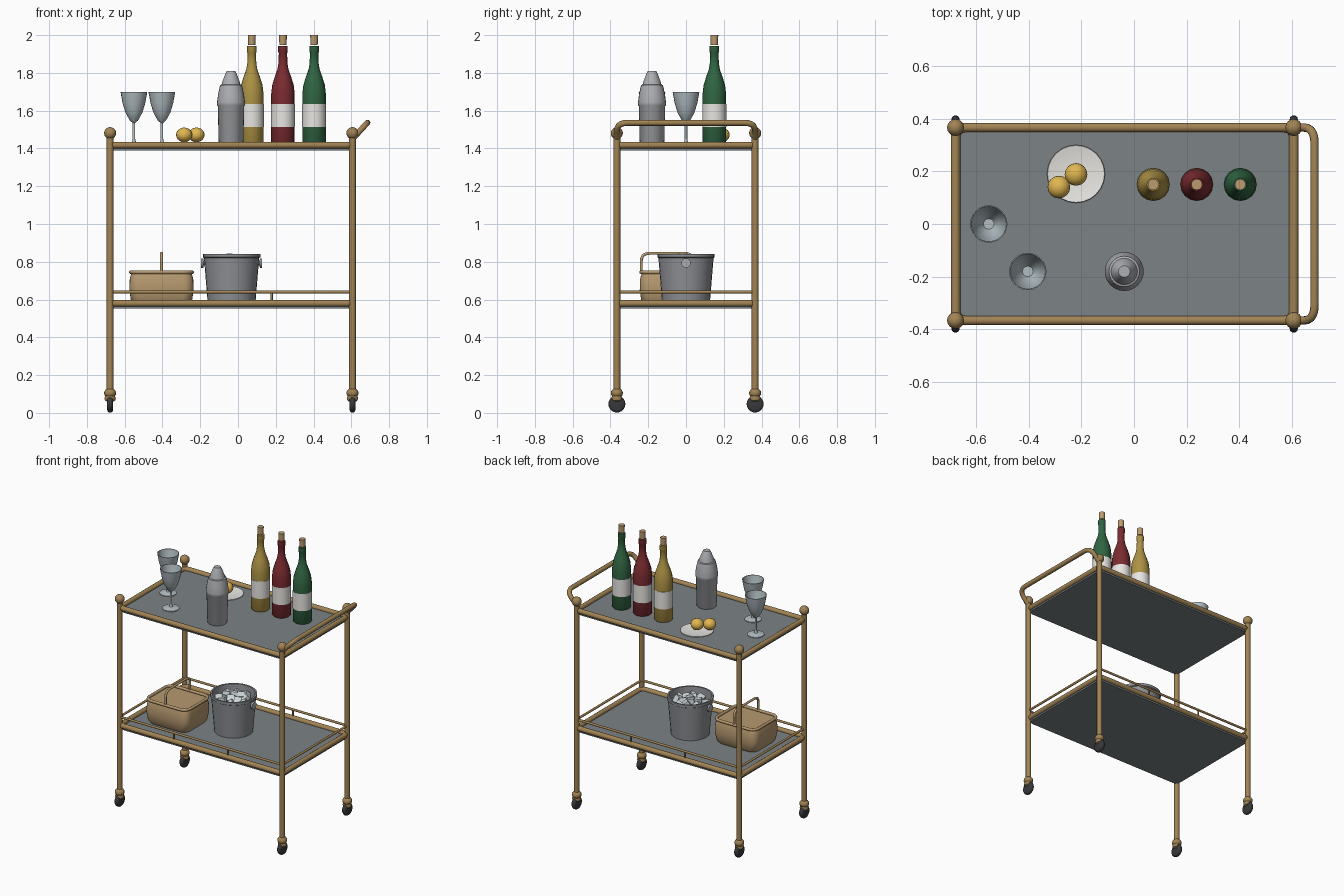
import bpy, bmesh, math, random
from mathutils import Vector, Matrix

if "Cube" in bpy.data.objects:
    bpy.data.objects.remove(bpy.data.objects["Cube"])

random.seed(4)
X0, X1, Y = -0.677, 0.606, 0.366
CX, HX = (X0 + X1) / 2, (X1 - X0) / 2


def mat(name, r, g, b):
    m = bpy.data.materials.new(name)
    m.diffuse_color = (r, g, b, 1)
    m.use_nodes = True
    m.node_tree.nodes["Principled BSDF"].inputs["Base Color"].default_value = m.diffuse_color
    return m


BRASS = mat("brass", 0.36, 0.23, 0.09)
PANEL = mat("smoked_panel", 0.2, 0.225, 0.235)
RUBBER = mat("rubber", 0.04, 0.04, 0.045)
STEEL = mat("steel", 0.42, 0.43, 0.45)
BUCKET = mat("bucket_metal", 0.27, 0.28, 0.3)
GLASS = mat("glass", 0.45, 0.52, 0.55)
PAPER = mat("label_paper", 0.8, 0.79, 0.76)
CORK = mat("cork", 0.5, 0.33, 0.16)
WICKER = mat("wicker", 0.47, 0.32, 0.16)
LEMON = mat("lemon", 0.75, 0.47, 0.08)
ICE = mat("ice", 0.62, 0.68, 0.7)


def finish(name, bm, m, angle=40):
    bmesh.ops.recalc_face_normals(bm, faces=bm.faces)
    me = bpy.data.meshes.new(name)
    bm.to_mesh(me)
    bm.free()
    me.materials.append(m)
    ob = bpy.data.objects.new(name, me)
    bpy.context.collection.objects.link(ob)
    bpy.ops.object.select_all(action='DESELECT')
    ob.select_set(True)
    bpy.context.view_layer.objects.active = ob
    bpy.ops.object.shade_smooth_by_angle(angle=math.radians(angle))
    return ob


def lathe(name, prof, loc, m, n=20, axis='Z'):
    """Spin a (radius, height) profile; ends with radius > 0 are capped."""
    bm = bmesh.new()
    rings = []
    for r, z in prof:
        if r < 1e-5:
            rings.append([bm.verts.new((0, 0, z))] * n)
        else:
            rings.append([bm.verts.new((r * math.cos(2 * math.pi * i / n),
                                        r * math.sin(2 * math.pi * i / n), z)) for i in range(n)])
    for a, b in zip(rings, rings[1:]):
        for i in range(n):
            j = (i + 1) % n
            bm.faces.new(list(dict.fromkeys((a[i], a[j], b[j], b[i]))))
    for ring, (r, _) in ((rings[0], prof[0]), (rings[-1], prof[-1])):
        if r > 1e-5:
            bm.faces.new(ring)
    if axis == 'X':
        bm.transform(Matrix.Rotation(math.pi / 2, 4, 'Y'))
    bm.transform(Matrix.Translation(loc))
    return finish(name, bm, m)


def ball(name, loc, r, m, scale=(1, 1, 1)):
    bm = bmesh.new()
    bmesh.ops.create_uvsphere(bm, u_segments=16, v_segments=10, radius=r)
    bm.transform(Matrix.Translation(loc) @ Matrix.Diagonal((*scale, 1)))
    return finish(name, bm, m)


def tube(name, pts, r, m, closed=False):
    cu = bpy.data.curves.new(name, 'CURVE')
    cu.dimensions = '3D'
    cu.bevel_depth, cu.bevel_resolution, cu.use_fill_caps = r, 3, True
    sp = cu.splines.new('POLY')
    sp.points.add(len(pts) - 1)
    for p, c in zip(sp.points, pts):
        p.co = (*c, 1)
    sp.use_cyclic_u = closed
    sp.use_smooth = True
    cu.materials.append(m)
    ob = bpy.data.objects.new(name, cu)
    bpy.context.collection.objects.link(ob)
    return ob


def round_rect(cx, cy, hx, hy, rad, z, n=5):
    pts = []
    for k, (sx, sy) in enumerate(((1, 1), (-1, 1), (-1, -1), (1, -1))):
        for i in range(n + 1):
            a = (k + i / n) * math.pi / 2
            pts.append((cx + sx * (hx - rad) + rad * math.cos(a),
                        cy + sy * (hy - rad) + rad * math.sin(a), z))
    return pts


def hoop(p0, p1, p2, p3, rad, n=5):
    """Open path p0-p3 with rounded corners at p1 and p2."""
    P = [Vector(p) for p in (p0, p1, p2, p3)]
    pts = [P[0]]
    for i in (1, 2):
        a = P[i] + (P[i - 1] - P[i]).normalized() * rad
        b = P[i] + (P[i + 1] - P[i]).normalized() * rad
        for k in range(n + 1):
            t = k / n
            pts.append(a * (1 - t) ** 2 + P[i] * 2 * t * (1 - t) + b * t * t)
    return pts + [P[3]]


def stack(name, layers, m):
    """Loft equal-length outlines and cap both ends."""
    bm = bmesh.new()
    L = [[bm.verts.new(p) for p in lay] for lay in layers]
    n = len(L[0])
    for a, b in zip(L, L[1:]):
        for i in range(n):
            bm.faces.new((a[i], a[(i + 1) % n], b[(i + 1) % n], b[i]))
    bm.faces.new(L[0])
    bm.faces.new(L[-1])
    return finish(name, bm, m)


# Legs with ball finials and casters
for x, sx in ((X0, "left"), (X1, "right")):
    for y, sy in ((-Y, "front"), (Y, "back")):
        tag = f"{sy}_{sx}"
        lathe(f"leg_{tag}", [(0.018, 0.09), (0.018, 1.47)], (x, y, 0), BRASS, 16)
        ball(f"finial_{tag}", (x, y, 1.481), 0.032, BRASS)
        ball(f"caster_ball_{tag}", (x, y, 0.105), 0.032, BRASS, (1, 1, 0.85))
        lathe(f"caster_collar_{tag}", [(0.018, 0.06), (0.027, 0.066), (0.03, 0.078), (0.025, 0.09)],
              (x, y, 0), BRASS, 16)
        lathe(f"caster_wheel_{tag}", [(0.03, -0.016), (0.04, -0.013), (0.045, -0.006), (0.045, 0.006),
                                      (0.04, 0.013), (0.03, 0.016)], (x, y, 0.047), RUBBER, 24, 'X')

# Two trays: panel and brass rim
for tag, z in (("upper", 1.418), ("lower", 0.58)):
    tube(f"{tag}_tray_rim", round_rect(CX, 0, HX, Y, 0.035, z), 0.018, BRASS, True)
    stack(f"{tag}_tray_panel", [round_rect(CX, 0, HX, Y, 0.035, z + d) for d in (-0.028, -0.004)], PANEL)

# Gallery rail on the lower tray
tube("gallery_rail", round_rect(CX, 0, HX, Y, 0.02, 0.64), 0.008, BRASS, True)
for y in (-Y, Y):
    for i, x in enumerate((CX - HX / 3, CX + HX / 3)):
        lathe(f"gallery_post_{i}", [(0.006, 0.58), (0.006, 0.64)], (x, y, 0), BRASS, 10)

# Push handle
tube("push_handle", hoop((X1, -Y, 1.45), (0.685, -Y, 1.536), (0.685, Y, 1.536), (X1, Y, 1.45), 0.06),
     0.016, BRASS)

# Bottles
TOP, LOW = 1.415, 0.577
for x, tag, col in ((0.073, "gold", (0.42, 0.29, 0.06)), (0.238, "red", (0.2, 0.025, 0.03)),
                    (0.403, "green", (0.03, 0.13, 0.055))):
    p = (x, 0.15, 0)
    lathe(f"bottle_{tag}", [(0.056, TOP), (0.062, TOP + 0.008), (0.062, 1.69), (0.057, 1.735), (0.043, 1.78),
                            (0.029, 1.82), (0.024, 1.85), (0.022, 1.905), (0.025, 1.91), (0.025, 1.942)],
          p, mat(f"{tag}_glass", *col), 16)
    lathe(f"label_{tag}", [(0.0635, 1.513), (0.0635, 1.635)], p, PAPER, 16)
    lathe(f"cork_{tag}", [(0.019, 1.948), (0.021, 2.0)], p, CORK, 12)

# Stemmed glasses, hollow bowl
for i, (x, y) in enumerate(((-0.551, 0.0), (-0.403, -0.18))):
    lathe(f"wine_glass_{i}", [(0.055, TOP), (0.055, TOP + 0.005), (0.012, TOP + 0.014), (0.007, 1.45),
                              (0.007, 1.535), (0.022, 1.548), (0.045, 1.59), (0.06, 1.64), (0.071, 1.70),
                              (0.067, 1.70), (0.056, 1.64), (0.041, 1.592), (0.02, 1.555)], (x, y, 0), GLASS, 24)

# Cocktail shaker
lathe("shaker", [(0.06, TOP), (0.065, TOP + 0.006), (0.07, 1.625), (0.074, 1.63), (0.074, 1.645), (0.068, 1.69),
                 (0.058, 1.735), (0.05, 1.738), (0.047, 1.75), (0.03, 1.795), (0.022, 1.81)],
      (-0.037, -0.18, 0), STEEL, 24)

# Lemon plate
lathe("lemon_plate", [(0.06, TOP), (0.11, 1.43), (0.108, 1.433), (0.06, 1.424)], (-0.22, 0.19, 0), PAPER, 24)
for i, (x, y) in enumerate(((-0.285, 0.14), (-0.22, 0.188))):
    ball(f"lemon_{i}", (x, y, 1.472), 0.043, LEMON, (1, 1, 0.9))

# Ice bucket with side knobs and ice
BX = -0.034
lathe("ice_bucket", [(0.126, LOW), (0.146, 0.82), (0.152, 0.824), (0.152, 0.842), (0.14, 0.842), (0.136, 0.80),
                     (0.133, 0.77)], (BX, 0, 0), BUCKET, 28)
for s in (-1, 1):
    lathe("bucket_knob", [(0.012, 0.135), (0.012, 0.148), (0.025, 0.15), (0.025, 0.162)] if s > 0 else
          [(0.025, -0.162), (0.025, -0.15), (0.012, -0.148), (0.012, -0.135)], (BX, 0, 0.793), STEEL, 16, 'X')
for i in range(14):
    a, r = i * 2.4, 0.028 * math.sqrt(i)
    bm = bmesh.new()
    bmesh.ops.create_cube(bm, size=0.048)
    rot = Matrix.Rotation(random.uniform(0, 3), 4, Vector((random.random(), random.random(), 1)))
    bm.transform(Matrix.Translation((BX + r * math.cos(a), r * math.sin(a), 0.813 - 0.0015 * i)) @ rot)
    finish(f"ice_cube_{i}", bm, ICE, 20)

# Basket with rolled rim and arched handle
KX, KY = -0.405, -0.1
stack("basket", [round_rect(KX, KY, hx, hy, 0.05, z) for hx, hy, z in
                 ((0.15, 0.125, LOW), (0.162, 0.137, 0.595), (0.17, 0.145, 0.65), (0.168, 0.143, 0.71),
                  (0.16, 0.135, 0.738))], WICKER)
tube("basket_rim", round_rect(KX, KY, 0.162, 0.137, 0.05, 0.745), 0.01, WICKER, True)
tube("basket_handle", hoop((KX, KY - 0.137, 0.74), (KX, KY - 0.137, 0.845), (KX, KY + 0.137, 0.845),
                           (KX, KY + 0.137, 0.74), 0.045), 0.008, WICKER)
